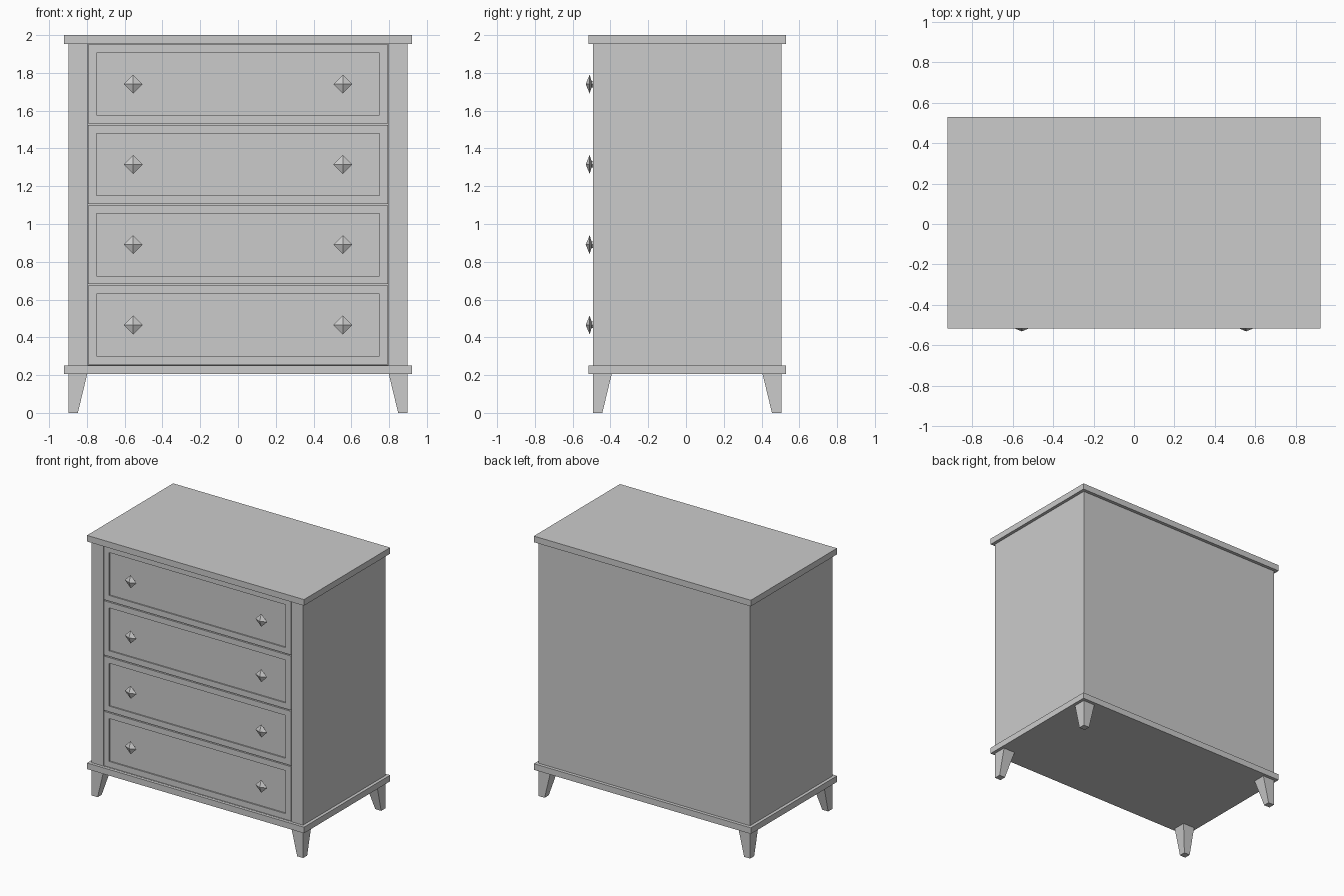
import bpy, bmesh
from math import cos, sin, pi

if "Cube" in bpy.data.objects:
    bpy.data.objects.remove(bpy.data.objects["Cube"])

FRONT, BACK = -0.493, 0.505      # carcass depth
Z0, Z1 = 0.253, 1.953            # between the two slabs


def finish(bm, name):
    bmesh.ops.recalc_face_normals(bm, faces=bm.faces[:])
    me = bpy.data.meshes.new(name)
    bm.to_mesh(me)
    bm.free()
    ob = bpy.data.objects.new(name, me)
    bpy.context.collection.objects.link(ob)
    return ob


def cube(lo, hi):
    bm = bmesh.new()
    bmesh.ops.create_cube(bm, size=1)
    for v in bm.verts:
        v.co = [lo[i] if v.co[i] < 0 else hi[i] for i in range(3)]
    return bm


def box(name, lo, hi):
    return finish(cube(lo, hi), name)


def recessed_box(name, lo, hi, mx, mz, depth):
    """Box whose front face has a rectangular recess with margins mx, mz."""
    bm = cube(lo, hi)
    bm.normal_update()
    face = min(bm.faces, key=lambda f: f.calc_center_median().y)
    bmesh.ops.inset_individual(bm, faces=[face], thickness=0.005)
    cx, cz = (lo[0] + hi[0]) / 2, (lo[2] + hi[2]) / 2
    for v in face.verts:
        v.co.x = lo[0] + mx if v.co.x < cx else hi[0] - mx
        v.co.z = lo[2] + mz if v.co.z < cz else hi[2] - mz
    new = bmesh.ops.extrude_discrete_faces(bm, faces=[face])["faces"][0]
    for v in new.verts:
        v.co.y += depth
    return finish(bm, name)


def knob(name, x, z):
    """Four-sided diamond knob turned about the y axis."""
    bm = bmesh.new()
    profile = [(0.017, -0.475), (0.017, -0.5), (0.05, -0.51)]
    rings = [[bm.verts.new((x + r * cos(k * pi / 2), y, z + r * sin(k * pi / 2)))
              for k in range(4)] for r, y in profile]
    tip = bm.verts.new((x, -0.531, z))
    bm.faces.new(rings[0])
    for k in range(4):
        n = (k + 1) % 4
        for a, b in zip(rings, rings[1:]):
            bm.faces.new((a[k], a[n], b[n], b[k]))
        bm.faces.new((rings[-1][k], rings[-1][n], tip))
    finish(bm, name)


def leg(name, sx, sy):
    """Square leg, vertical outside, tapered on the two inner sides."""
    ox, oy = sx * 0.898, (FRONT if sy < 0 else BACK)
    bm = cube((0, 0, 0), (1, 1, 0.207))
    for v in bm.verts:
        w = 0.1 if v.co.z > 0.1 else 0.05
        v.co.x = ox - sx * w * v.co.x
        v.co.y = oy - sy * w * v.co.y
    finish(bm, name)


# Top and base slabs
for name, z in (("top_slab", 1.953), ("base_slab", 0.205)):
    box(name, (-0.922, -0.516, z), (0.922, 0.53, z + (2 - 1.953)))

# Carcass with a shallow front opening
recessed_box("carcass", (-0.898, FRONT, Z0 - 0.01), (0.898, BACK, Z1 + 0.01),
             0.1, 0.011, 0.03)

# Drawers with recessed panels and a pair of knobs each
pitch, gap = (Z1 - Z0) / 4, 0.004
for i in range(4):
    z = Z0 + i * pitch
    recessed_box(f"drawer_front_{i + 1}", (-0.798 + gap, FRONT, z + gap),
                 (0.798 - gap, -0.46, z + pitch - gap), 0.045, 0.044, 0.01)
    for side, sx in (("left", -1), ("right", 1)):
        knob(f"{side}_knob_{i + 1}", sx * 0.555, z + pitch / 2)

# Legs
for end, sy in (("front", -1), ("back", 1)):
    for side, sx in (("left", -1), ("right", 1)):
        leg(f"{end}_{side}_leg", sx, sy)
